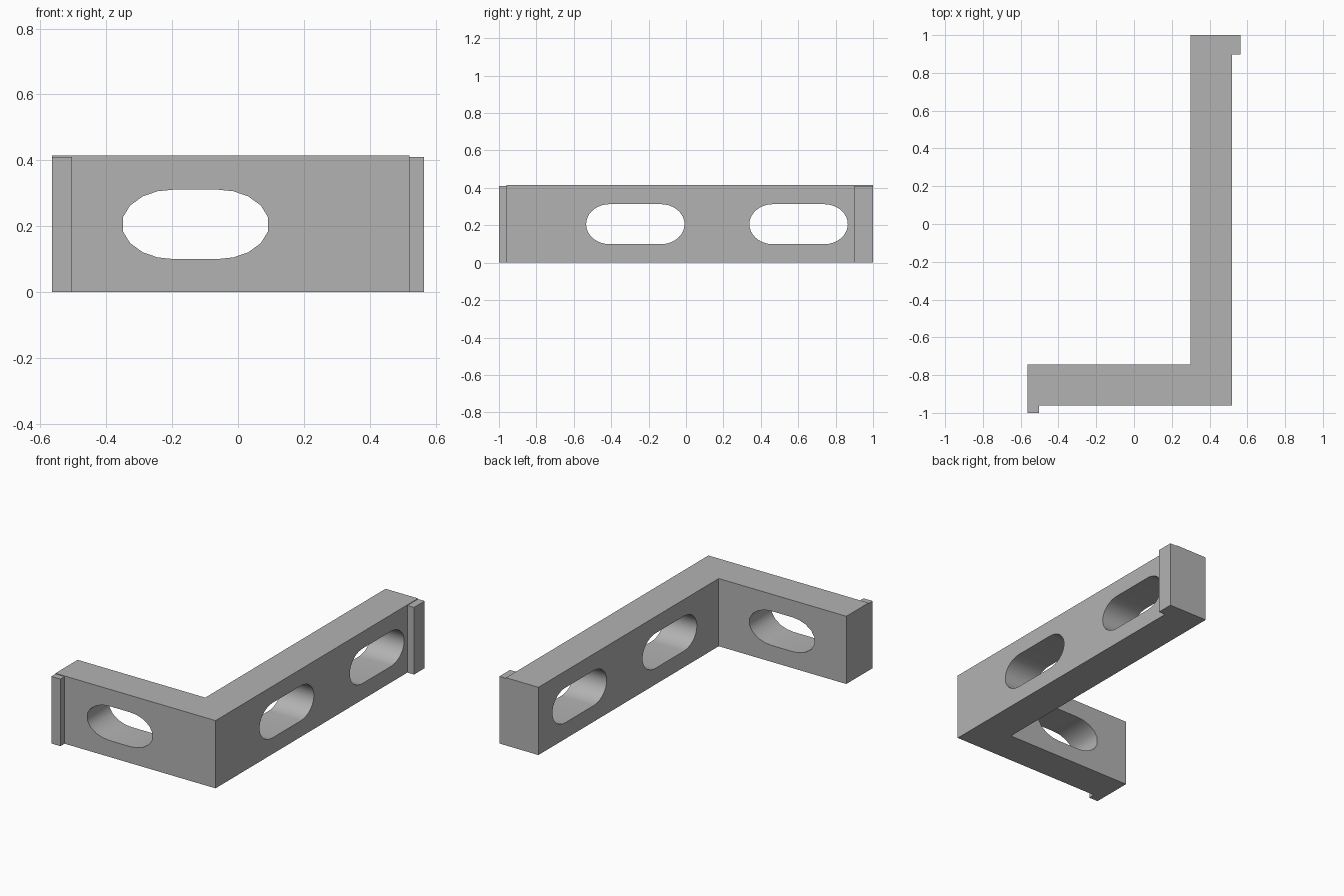
import bpy
import bmesh
import math
from math import cos, sin, pi
from mathutils import Vector

cube = bpy.data.objects.get("Cube")
if cube:
    bpy.data.objects.remove(cube, do_unlink=True)

HEIGHT = 0.415
HOOK_HEIGHT = 0.411
SLOT_Z = 0.206

grey = bpy.data.materials.new("plain grey")
grey.use_nodes = True
colour = (0.45, 0.45, 0.45, 1)
grey.diffuse_color = colour
grey.node_tree.nodes["Principled BSDF"].inputs["Base Color"].default_value = colour


def prism(name, points, direction):
    """Extrude a planar outline along a direction into a solid object."""
    bm = bmesh.new()
    face = bm.faces.new([bm.verts.new(p) for p in points])
    result = bmesh.ops.extrude_face_region(bm, geom=[face])
    verts = [v for v in result["geom"] if isinstance(v, bmesh.types.BMVert)]
    bmesh.ops.translate(bm, vec=Vector(direction), verts=verts)
    bmesh.ops.recalc_face_normals(bm, faces=bm.faces)
    mesh = bpy.data.meshes.new(name)
    bm.to_mesh(mesh)
    bm.free()
    mesh.materials.append(grey)
    obj = bpy.data.objects.new(name, mesh)
    bpy.context.collection.objects.link(obj)
    return obj


def plate(name, x0, x1, y0, y1, height):
    corners = [(x0, y0, 0), (x1, y0, 0), (x1, y1, 0), (x0, y1, 0)]
    return prism(name, corners, (0, 0, height))


def slot_outline(centre, flat, rx, rz, angles):
    """Elongated hole: half ellipses joined by a straight stretch."""
    right = [(flat + rx * cos(a), rz * sin(a)) for a in angles]
    left = [(-u, -w) for u, w in right]
    return [(centre + u, SLOT_Z + w) for u, w in right + left]


# L-shaped body
outline = [(-0.565, -0.96), (0.52, -0.96), (0.52, 1), (0.30, 1),
           (0.30, -0.745), (-0.565, -0.745)]
body = prism("angled_bracket", [(x, y, 0) for x, y in outline], (0, 0, HEIGHT))

# Slots: one coarse in the short arm, two finer in the long arm
coarse = [math.radians(d) for d in (-90, -73, -54, -33, -12.5, 12.5, 33, 54, 73, 90)]
fine = [-pi / 2 + pi * i / 18 for i in range(19)]
cutters = [prism("short_arm_slot_cutter",
                 [(u, -1.1, w) for u, w in slot_outline(-0.129, 0.07, 0.153, 0.105, coarse)],
                 (0, 0.5, 0))]
for centre in (-0.271, 0.602):
    cutters.append(prism("long_arm_slot_cutter",
                         [(0.2, u, w) for u, w in slot_outline(centre, 0.137, 0.126, 0.107, fine)],
                         (0.5, 0, 0)))
for cutter in cutters:
    mod = body.modifiers.new("slot", "BOOLEAN")
    mod.operation = "DIFFERENCE"
    mod.solver = "EXACT"
    mod.object = cutter

# Bake the cuts and drop the cutters
graph = bpy.context.evaluated_depsgraph_get()
body_mesh = bpy.data.meshes.new_from_object(body.evaluated_get(graph))
body.modifiers.clear()
body.data = body_mesh
for cutter in cutters:
    bpy.data.objects.remove(cutter, do_unlink=True)

# Small hooks at the free ends
plate("short_arm_hook", -0.565, -0.503, -1, -0.96, HOOK_HEIGHT)
plate("long_arm_hook", 0.52, 0.565, 0.897, 1, HOOK_HEIGHT)

# Smooth slot walls, sharp corners
bpy.ops.object.select_all(action="DESELECT")
body.select_set(True)
bpy.context.view_layer.objects.active = body
bpy.ops.object.shade_smooth_by_angle(angle=math.radians(35))
